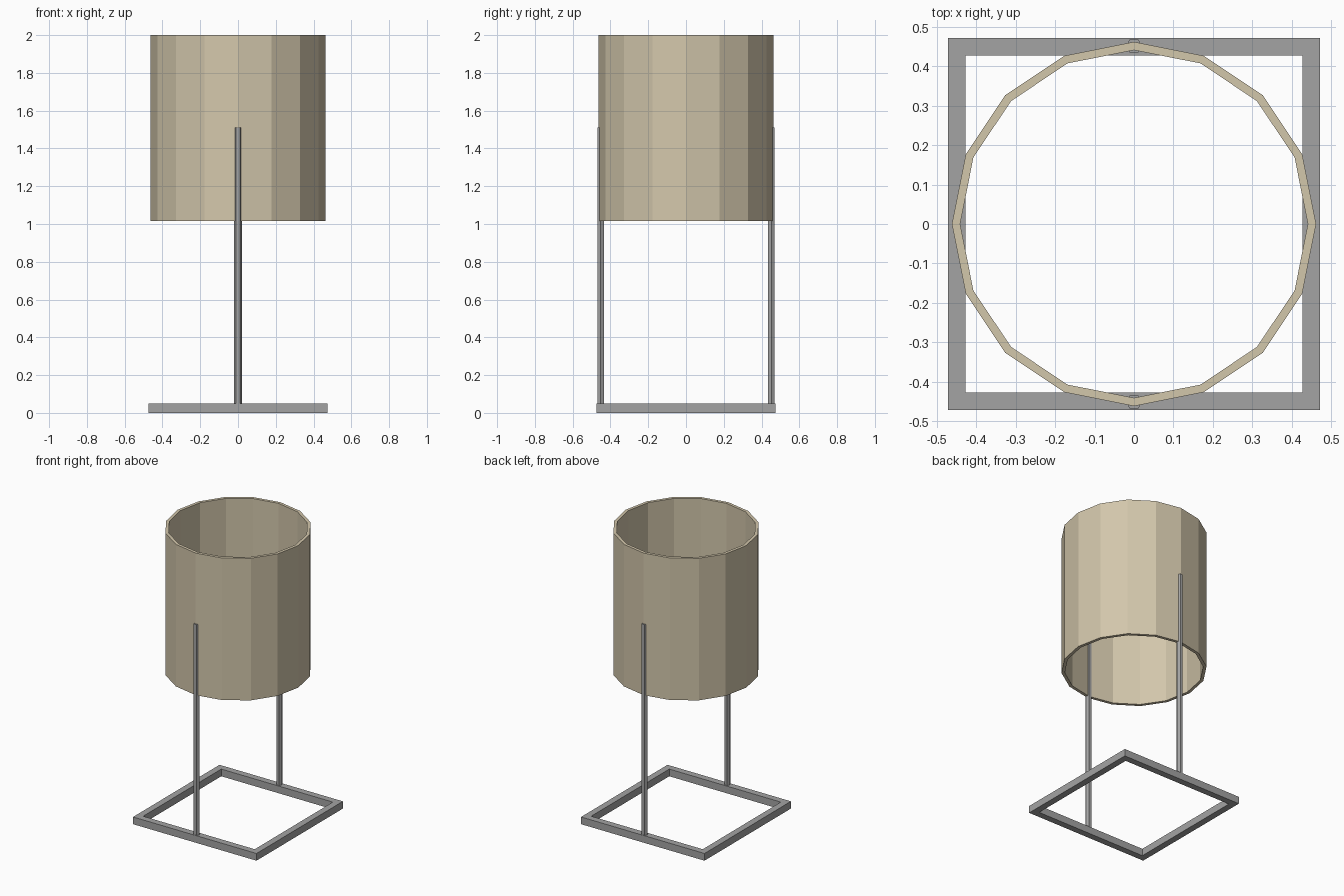
import bpy, bmesh, math

if "Cube" in bpy.data.objects:
    bpy.data.objects.remove(bpy.data.objects["Cube"])


def material(name, rgb):
    m = bpy.data.materials.new(name)
    m.diffuse_color = (*rgb, 1)
    m.use_nodes = True
    m.node_tree.nodes["Principled BSDF"].inputs["Base Color"].default_value = m.diffuse_color
    return m


cream = material("cream_fabric", (0.65, 0.57, 0.41))
grey = material("grey_metal", (0.37, 0.37, 0.37))


def add_object(name, bm, mat):
    bmesh.ops.recalc_face_normals(bm, faces=bm.faces)
    me = bpy.data.meshes.new(name)
    bm.to_mesh(me)
    bm.free()
    me.materials.append(mat)
    ob = bpy.data.objects.new(name, me)
    bpy.context.collection.objects.link(ob)
    return ob


def ring(name, n, r_out, r_in, z0, z1, mat, turn=0.0):
    """Open n-sided tube with a rectangular wall section."""
    bm = bmesh.new()
    loops = []
    for i in range(n):
        a = turn + 2 * math.pi * i / n
        loops.append([bm.verts.new((r * math.cos(a), r * math.sin(a), z))
                      for r, z in ((r_out, z0), (r_out, z1), (r_in, z1), (r_in, z0))])
    for i in range(n):
        p, q = loops[i], loops[(i + 1) % n]
        for k in range(4):
            j = (k + 1) % 4
            bm.faces.new((p[k], q[k], q[j], p[j]))
    return add_object(name, bm, mat)


# 16-sided drum shade, open at both ends
ring("drum_shade", 16, 0.4625, 0.4415, 1.016, 2.0, cream)

# Square floor frame
s = math.sqrt(2)
ring("base_frame", 4, 0.473 * s, 0.4275 * s, 0.0, 0.05, grey, math.pi / 4)

# Hexagonal posts at front and back
for name, side in (("front_post", -1), ("back_post", 1)):
    z0, z1 = 0.03, 1.51
    bm = bmesh.new()
    bmesh.ops.create_cone(bm, cap_ends=True, segments=6, radius1=0.0205,
                          radius2=0.0205, depth=z1 - z0)
    # Flat sides face front and back
    if max(v.co.y for v in bm.verts) > 0.019:
        for v in bm.verts:
            v.co.x, v.co.y = -v.co.y, v.co.x
    bmesh.ops.translate(bm, verts=bm.verts, vec=(0, side * 0.452, (z0 + z1) / 2))
    add_object(name, bm, grey)
